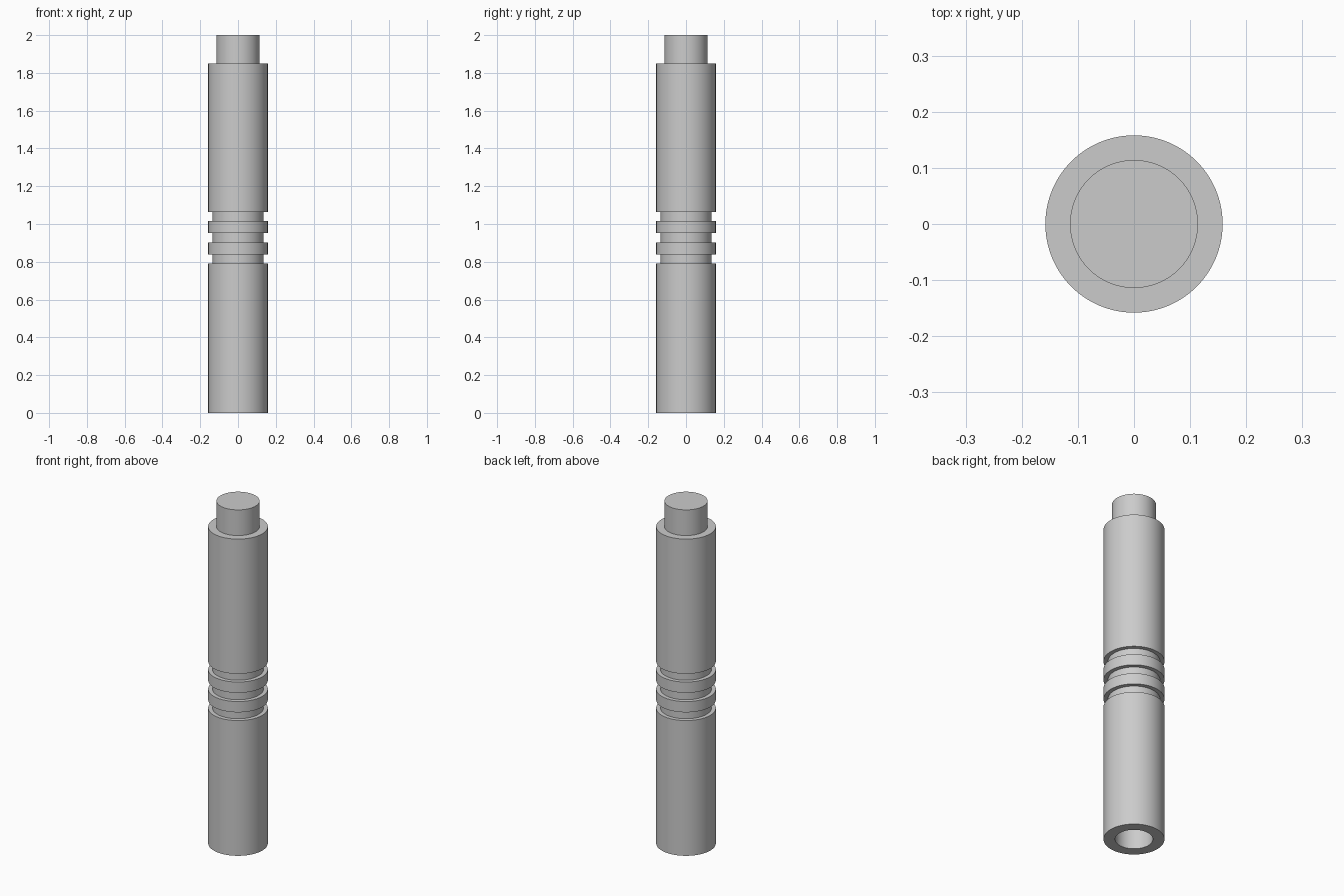
import bpy, bmesh, math

if "Cube" in bpy.data.objects:
    bpy.data.objects.remove(bpy.data.objects["Cube"])

SEGMENTS = 96
BODY, GROOVE, TENON, BORE = 0.158, 0.135, 0.114, 0.098
SHOULDER, BORE_DEPTH = 1.85, 0.16

grey = bpy.data.materials.new("light_grey")
grey.diffuse_color = (0.6, 0.6, 0.6, 1)
grey.use_nodes = True
grey.node_tree.nodes["Principled BSDF"].inputs["Base Color"].default_value = grey.diffuse_color


def lathe(name, profile):
    """Revolve an (r, z) profile that starts and ends on the z axis."""
    bm = bmesh.new()
    verts = [bm.verts.new((r, 0, z)) for r, z in profile]
    edges = [bm.edges.new(pair) for pair in zip(verts, verts[1:])]
    bmesh.ops.spin(bm, geom=verts + edges, cent=(0, 0, 0), axis=(0, 0, 1),
                   angle=math.tau, steps=SEGMENTS, use_merge=True)
    bmesh.ops.remove_doubles(bm, verts=bm.verts, dist=1e-5)
    bmesh.ops.recalc_face_normals(bm, faces=bm.faces)
    mesh = bpy.data.meshes.new(name)
    bm.to_mesh(mesh)
    bm.free()
    mesh.materials.append(grey)
    obj = bpy.data.objects.new(name, mesh)
    bpy.context.collection.objects.link(obj)
    bpy.context.view_layer.objects.active = obj
    obj.select_set(True)
    bpy.ops.object.shade_smooth_by_angle(angle=math.radians(30))
    obj.select_set(False)
    return obj


# Blind socket in the bottom end
profile = [(0, BORE_DEPTH), (BORE, BORE_DEPTH), (BORE, 0), (BODY, 0)]
# Three square grooves around the middle
for low, high in ((0.79, 0.838), (0.901, 0.952), (1.015, 1.063)):
    profile += [(BODY, low), (GROOVE, low), (GROOVE, high), (BODY, high)]
# Shoulder and tenon at the top
profile += [(BODY, SHOULDER), (TENON, SHOULDER), (TENON, 2), (0, 2)]

lathe("grooved_rod", profile)
